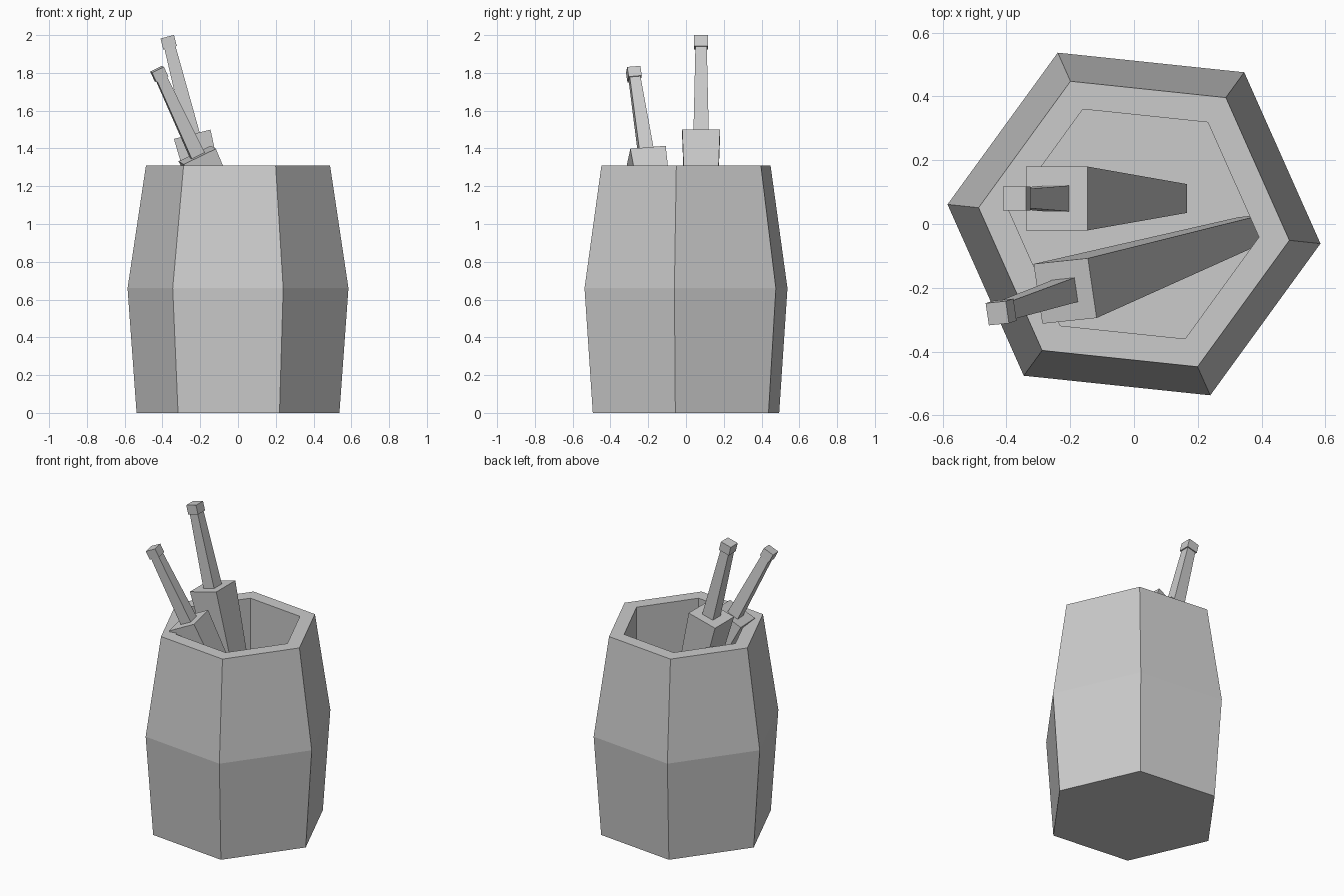
import bpy, bmesh, math
from mathutils import Matrix, Vector

if "Cube" in bpy.data.objects:
    bpy.data.objects.remove(bpy.data.objects["Cube"])


def loft(name, rings, sides, turn, matrix=Matrix()):
    """Closed flat-faced solid through (radius, z) rings of a regular polygon."""
    bm = bmesh.new()
    loops = []
    for r, z in rings:
        loops.append([bm.verts.new((r * math.cos(turn + math.tau * i / sides),
                                    r * math.sin(turn + math.tau * i / sides), z))
                      for i in range(sides)])
    for a, b in zip(loops, loops[1:]):
        for i in range(sides):
            j = (i + 1) % sides
            bm.faces.new((a[i], a[j], b[j], b[i]))
    bm.faces.new(loops[0][::-1])
    bm.faces.new(loops[-1])
    bmesh.ops.recalc_face_normals(bm, faces=bm.faces)
    mesh = bpy.data.meshes.new(name)
    bm.to_mesh(mesh)
    bm.free()
    obj = bpy.data.objects.new(name, mesh)
    obj.matrix_world = matrix
    bpy.context.collection.objects.link(obj)
    return obj


def sword(prefix, mouth, axis, side, scale):
    """Sheathed sword: local z runs to the pommel, origin at the sheath mouth."""
    w = Vector(axis).normalized()
    v = Vector(side)
    v = (v - w * v.dot(w)).normalized()
    u = v.cross(w)
    m = Matrix((u, v, w)).transposed().to_4x4()
    m = Matrix.Translation(mouth) @ m @ Matrix.Scale(scale, 4)
    parts = {
        "sheath": [(0.045, -1.475), (0.1, 0)],
        "grip": [(0.041, -0.02), (0.03, 0.48)],
        "pommel": [(0.037, 0.473), (0.037, 0.533)],
    }
    for part, rings in parts.items():
        loft(prefix + "_" + part, [(r * math.sqrt(2), z) for r, z in rings],
             4, math.pi / 4, m)


# open six-sided barrel: outer wall, rim, straight inner wall, floor
loft("barrel", [(0.54, 0), (0.588, 0.66), (0.49, 1.31), (0.394, 1.31), (0.394, 0.04)],
     6, math.radians(-6))

# two swords leaning in the barrel
sword("tall_sword", (-0.2425, 0.08, 1.475), (-0.248, 0, 0.969), (0, 1, 0), 1.0)
sword("short_sword", (-0.216, -0.21, 1.365), (-0.42, -0.138, 0.897),
      (-0.133, 0.989, 0.06), 0.95)
